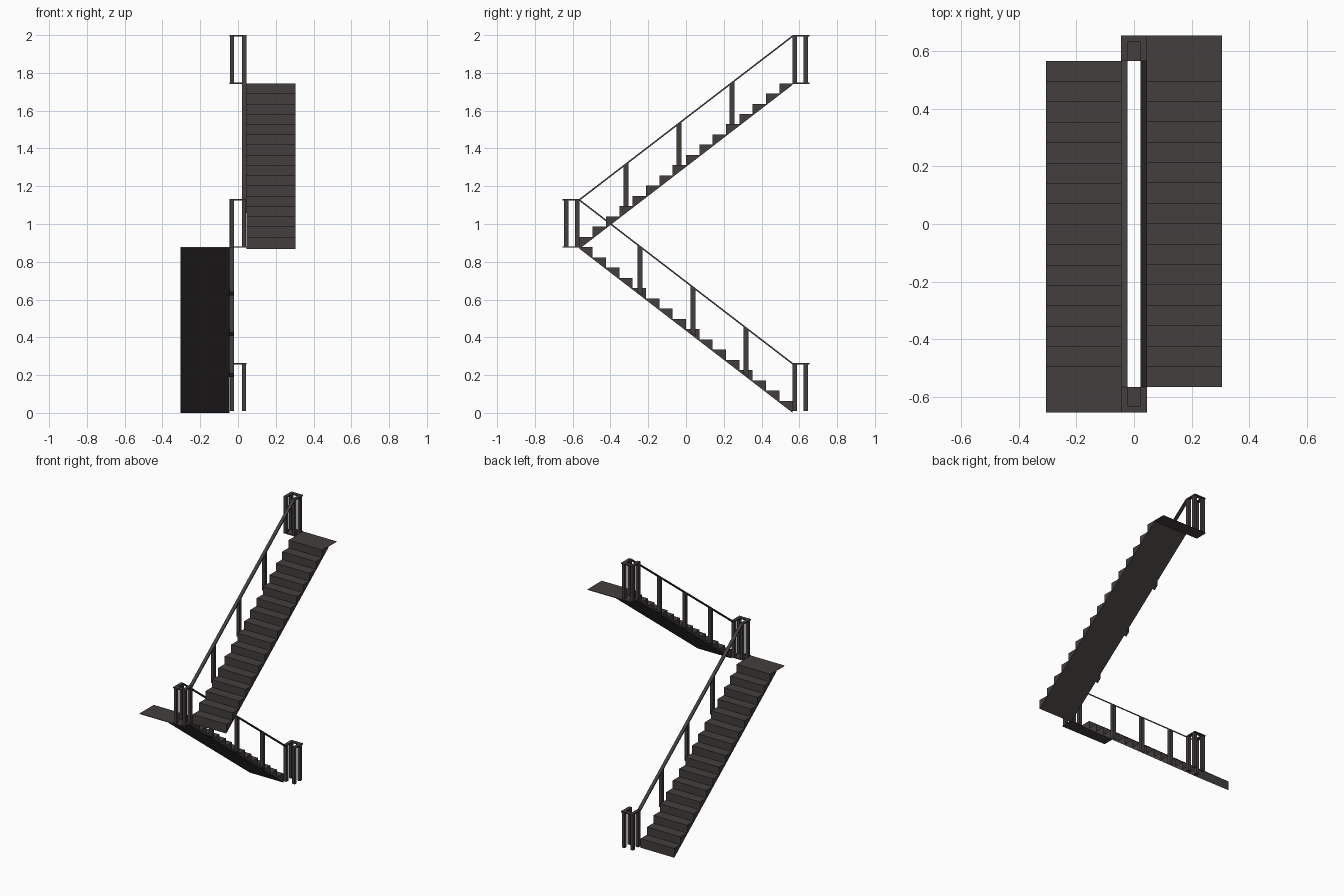
import bpy, bmesh

if "Cube" in bpy.data.objects:
    bpy.data.objects.remove(bpy.data.objects["Cube"])

mat = bpy.data.materials.new("dark_brown_grey")
mat.diffuse_color = (0.055, 0.049, 0.047, 1)
mat.use_nodes = True
mat.node_tree.nodes["Principled BSDF"].inputs["Base Color"].default_value = mat.diffuse_color

N = 16            # steps per flight
Y = 0.565         # half run of a flight
END = 0.653       # outer edge of landings
RISE = 0.8675     # height of one flight
BASE = 0.01       # floor level
RAIL = 0.255      # handrail height
XI, XO = 0.022, 0.045   # inner and outer edge of rail


def finish(name, bm):
    bmesh.ops.recalc_face_normals(bm, faces=bm.faces)
    me = bpy.data.meshes.new(name)
    bm.to_mesh(me)
    bm.free()
    me.materials.append(mat)
    ob = bpy.data.objects.new(name, me)
    bpy.context.collection.objects.link(ob)
    return ob


def extrude_x(name, profile, x0, x1):
    """Extrude a (y, z) profile from x0 to x1."""
    bm = bmesh.new()
    f = bm.faces.new([bm.verts.new((x0, y, z)) for y, z in profile])
    r = bmesh.ops.extrude_face_region(bm, geom=[f])
    vs = [v for v in r["geom"] if isinstance(v, bmesh.types.BMVert)]
    bmesh.ops.translate(bm, verts=vs, vec=(x1 - x0, 0, 0))
    return finish(name, bm)


def box(name, x0, x1, y0, y1, z0, z1):
    return extrude_x(name, [(y0, z0), (y1, z0), (y1, z1), (y0, z1)], x0, x1)


def flight(label, s, z0):
    """s=1: right flight rising to +y; s=-1: left flight rising to -y."""
    run, rise = 2 * Y / N, RISE / N
    top = z0 + RISE
    # sawtooth steps with a sloping soffit
    prof = [(-Y * s, z0 - 0.01)]
    for i in range(N):
        prof.append((s * (-Y + i * run), z0 + (i + 1) * rise))
        prof.append((s * (-Y + (i + 1) * run), z0 + (i + 1) * rise))
        if i < N - 1:
            continue
        prof.append((s * Y, top - 0.008))
    extrude_x(label + "_steps", prof, s * XO, s * 0.305)
    # thin lip at the top of the flight
    ya, yb = sorted((s * Y, s * END))
    xa, xb = sorted((s * XO, s * 0.305))
    box(label + "_landing_lip", xa, xb, ya, yb, top - 0.003, top)
    # sloping handrail
    a, b = z0 + RAIL, top + RAIL
    extrude_x(label + "_handrail",
              [(-Y * s, a - 0.01), (Y * s, b - 0.01), (Y * s, b), (-Y * s, a)],
              s * XI, s * XO)
    # balusters beside the steps
    for i, y in enumerate((-0.318, -0.037, 0.244)):
        zl = z0 + (y + Y) / (2 * Y) * RISE
        hw = 0.0125
        d = hw * RISE / (2 * Y)
        extrude_x(f"{label}_baluster_{i}",
                  [(s * (y - hw), zl - d), (s * (y + hw), zl + d),
                   (s * (y + hw), zl + RAIL + d - 0.005),
                   (s * (y - hw), zl + RAIL - d - 0.005)],
                  s * XI, s * XO)


def rail_turn(label, s, z0, plate):
    """Four posts with a U-shaped handrail at the y end given by s."""
    t = z0 + RAIL
    for x in (-1, 1):
        xa, xb = sorted((x * XI, x * (XO - 0.002)))
        for i, (p, q) in enumerate(((Y, 0.587), (0.623, 0.646))):
            ya, yb = sorted((s * p, s * q))
            box(f"{label}_post_{i}", xa, xb, ya, yb, z0, t - 0.004)
        xa, xb = sorted((x * XI, x * XO))
        ya, yb = sorted((s * Y, s * END))
        box(label + "_rail_side", xa, xb, ya, yb, t - 0.008, t)
    ya, yb = sorted((s * 0.63, s * END))
    box(label + "_rail_end", -XI, XI, ya, yb, t - 0.008, t)
    if plate:
        ya, yb = sorted((s * Y, s * END))
        box(label + "_floor_plate", -XO, XO, ya, yb, z0 - 0.003, z0 + 0.003)


flight("lower", -1, BASE)
flight("upper", 1, BASE + RISE)
rail_turn("bottom_turn", 1, BASE, False)
rail_turn("middle_turn", -1, BASE + RISE, True)
rail_turn("top_turn", 1, BASE + 2 * RISE, True)
